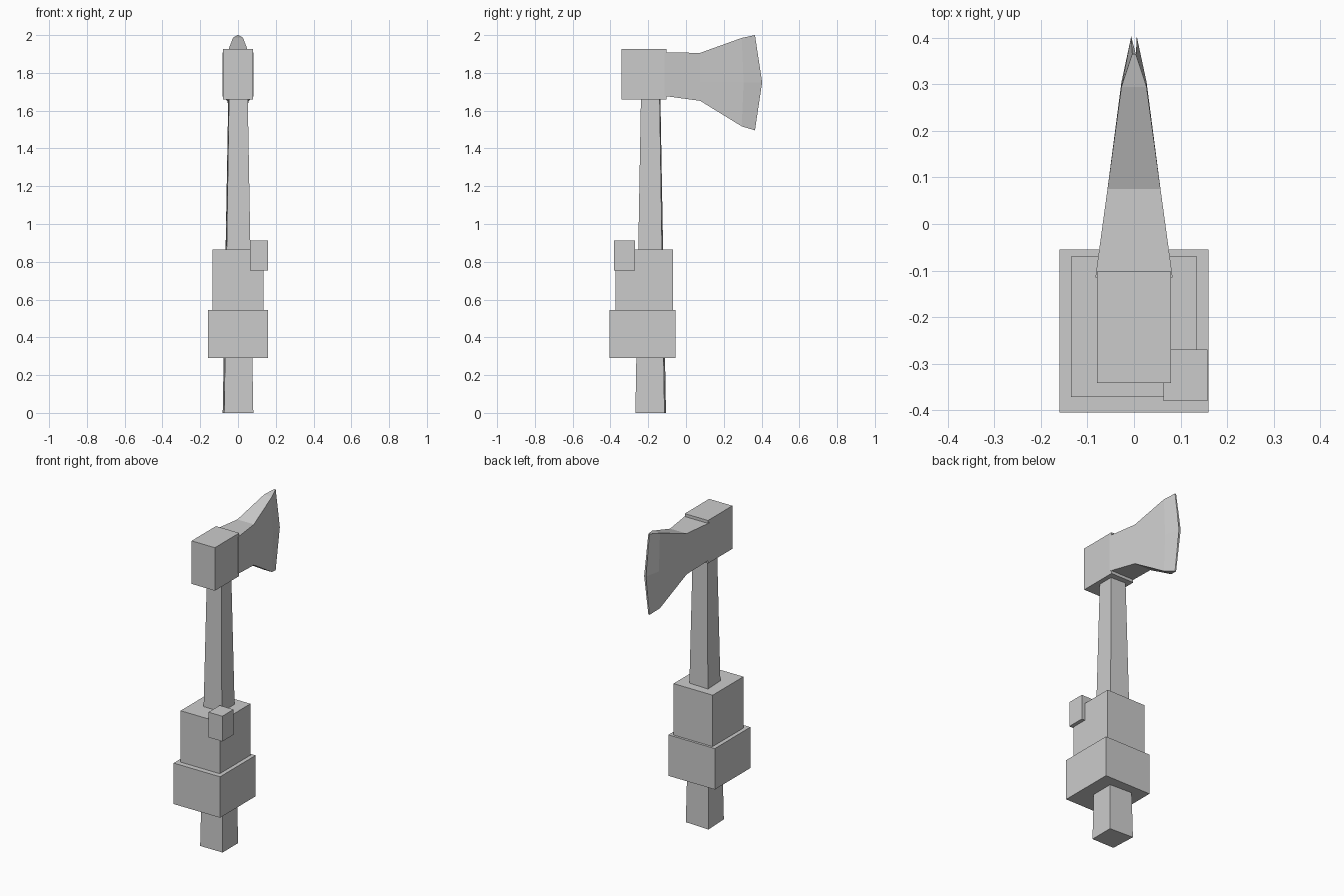
import bpy, bmesh

if "Cube" in bpy.data.objects:
    bpy.data.objects.remove(bpy.data.objects["Cube"])


def box(name, x, y, z):
    """Axis-aligned box from (min, max) ranges."""
    bpy.ops.mesh.primitive_cube_add(size=1, location=[sum(r) / 2 for r in (x, y, z)])
    ob = bpy.context.object
    ob.name = name
    ob.scale = [r[1] - r[0] for r in (x, y, z)]
    return ob


def loft(name, rings):
    """Closed skin through a list of equal-length point rings."""
    bm = bmesh.new()
    loops = [[bm.verts.new(p) for p in ring] for ring in rings]
    for a, b in zip(loops, loops[1:]):
        n = len(a)
        for i in range(n):
            j = (i + 1) % n
            bm.faces.new((a[i], a[j], b[j], b[i]))
    bm.faces.new(loops[0])
    bm.faces.new(loops[-1])
    bmesh.ops.recalc_face_normals(bm, faces=bm.faces)
    me = bpy.data.meshes.new(name)
    bm.to_mesh(me)
    bm.free()
    ob = bpy.data.objects.new(name, me)
    bpy.context.collection.objects.link(ob)
    return ob


# Tapered handle, with one slightly proud rear corner
def handle_ring(z, r, skew):
    cy = -0.187
    return [(-r + skew, cy - r, z), (r, cy - r, z),
            (r, cy + r - skew, z), (-r, cy + r, z)]


loft("handle", [handle_ring(0, 0.081, 0.008), handle_ring(1.70, 0.051, 0.004)])

# Grip blocks and side stud
box("lower_grip", (-0.16, 0.16), (-0.405, -0.055), (0.29, 0.545))
box("upper_grip", (-0.135, 0.135), (-0.372, -0.07), (0.545, 0.865))
box("side_stud", (0.063, 0.158), (-0.38, -0.27), (0.755, 0.912))

# Head block
box("head_block", (-0.08, 0.08), (-0.342, -0.102), (1.658, 1.926))


# Flared blade: six-point sections thinning to the cutting edge
def blade_ring(y_end, y_mid, w_end, w_mid, lo, hi):
    m = 1.75
    return [(-w_end, y_end, lo), (w_end, y_end, lo), (w_mid, y_mid, m),
            (w_end, y_end, hi), (-w_end, y_end, hi), (-w_mid, y_mid, m)]


loft("blade", [
    blade_ring(-0.115, -0.115, 0.083, 0.083, 1.678, 1.908),
    blade_ring(0.075, 0.075, 0.057, 0.057, 1.652, 1.906),
    blade_ring(0.295, 0.305, 0.027, 0.027, 1.517, 1.985),
    blade_ring(0.365, 0.403, 0.004, 0.006, 1.496, 2.0),
])
